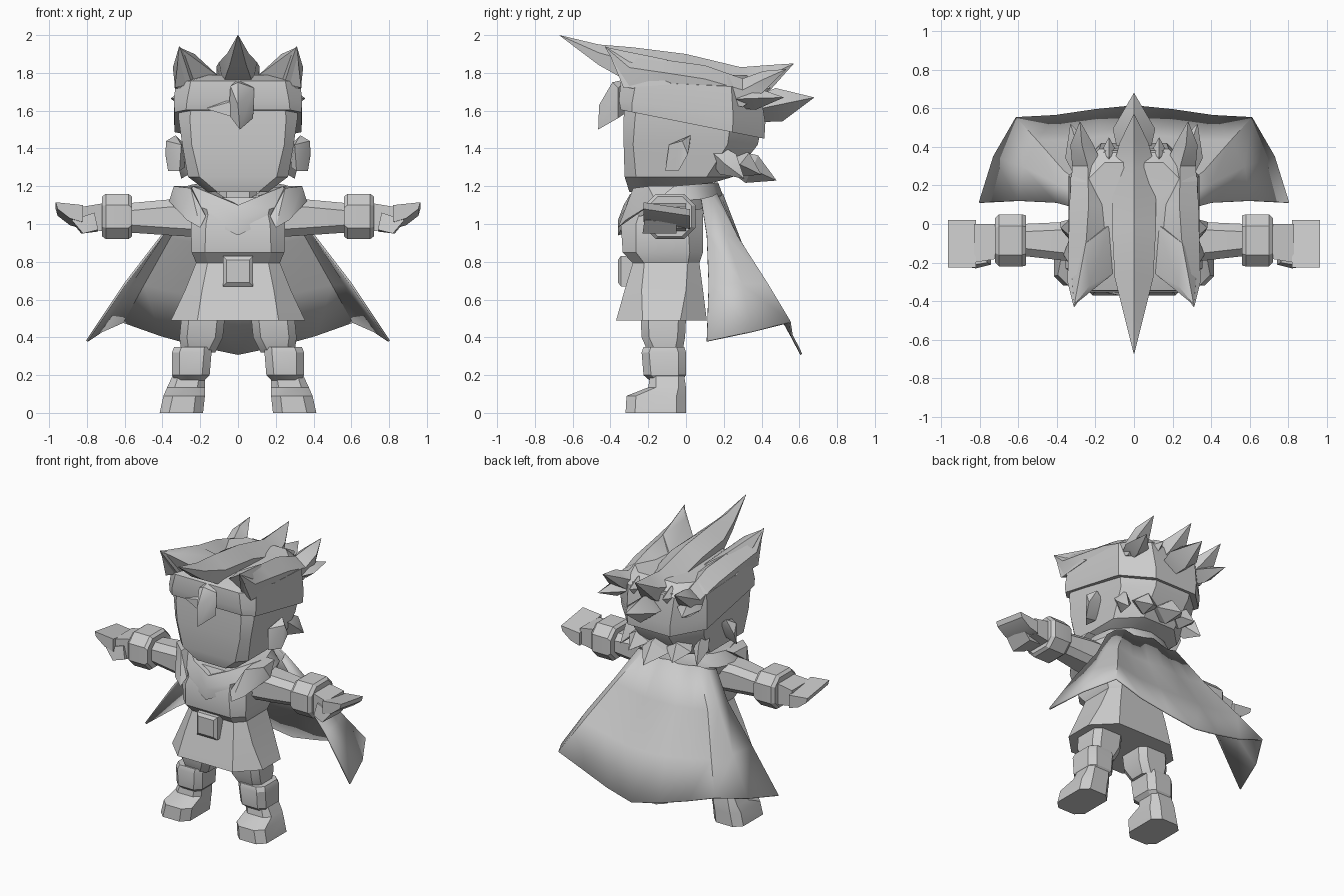
import bpy, bmesh, math
from mathutils import Vector

if "Cube" in bpy.data.objects:
    bpy.data.objects.remove(bpy.data.objects["Cube"])

grey = bpy.data.materials.new("plain_grey")
grey.diffuse_color = (0.6, 0.6, 0.6, 1)
grey.use_nodes = True
grey.node_tree.nodes["Principled BSDF"].inputs["Base Color"].default_value = grey.diffuse_color


def finish(name, bm, mirror=False, thick=0.0, angle=30):
    bmesh.ops.recalc_face_normals(bm, faces=bm.faces[:])
    me = bpy.data.meshes.new(name)
    bm.to_mesh(me)
    bm.free()
    ob = bpy.data.objects.new(name, me)
    bpy.context.collection.objects.link(ob)
    me.materials.append(grey)
    if mirror:
        mod = ob.modifiers.new("mirror", 'MIRROR')
        mod.use_mirror_merge = True
    if thick:
        mod = ob.modifiers.new("thickness", 'SOLIDIFY')
        mod.thickness = thick
        mod.offset = 0
    bpy.ops.object.select_all(action='DESELECT')
    ob.select_set(True)
    bpy.context.view_layer.objects.active = ob
    bpy.ops.object.shade_smooth_by_angle(angle=math.radians(angle))
    return ob


def hull(name, pts, mirror=False):
    bm = bmesh.new()
    for p in pts:
        bm.verts.new(p)
    bmesh.ops.convex_hull(bm, input=bm.verts[:])
    loose = [v for v in bm.verts if not v.link_faces]
    bmesh.ops.delete(bm, geom=loose, context='VERTS')
    bmesh.ops.dissolve_limit(bm, angle_limit=0.02, verts=bm.verts[:], edges=bm.edges[:])
    return finish(name, bm, mirror)


def loft(name, rings, mirror=False, closed=False):
    bm = bmesh.new()
    vs = [[bm.verts.new(p) for p in r] for r in rings]
    n = len(vs[0])
    pairs = list(zip(vs, vs[1:])) + ([(vs[-1], vs[0])] if closed else [])
    for a, b in pairs:
        for i in range(n):
            j = (i + 1) % n
            bm.faces.new((a[i], a[j], b[j], b[i]))
    if not closed:
        bm.faces.new(vs[0])
        bm.faces.new(vs[-1])
    bmesh.ops.remove_doubles(bm, verts=bm.verts[:], dist=1e-5)
    return finish(name, bm, mirror)


def octagon(a0, a1, b0, b1, c, d=None):
    # c cuts the first pair of corners, d the far pair
    d = c if d is None else d
    return [(a0 + c, b0), (a1 - c, b0), (a1, b0 + c), (a1, b1 - d),
            (a1 - d, b1), (a0 + d, b1), (a0, b1 - d), (a0, b0 + c)]


def zring(z, hx, y0, y1, c, tilt=0, x=0, d=None):
    return [(p, q, z + tilt * q) for p, q in octagon(x - hx, x + hx, y0, y1, c, d)]


def xring(x, y0, y1, z0, z1, c):
    return [(x, p, q) for p, q in octagon(y0, y1, z0, z1, c)]


def spike(name, base, tip, w, h, mirror=False):
    b, t = Vector(base), Vector(tip)
    d = (t - b).normalized()
    side = d.cross(Vector((0, 0, 1))).normalized()
    up = side.cross(d)
    mid = b + (t - b) * 0.45
    pts = [b + side * w * .7, b - side * w * .7, b + up * h * .7, b - up * h * .7,
           mid + side * w, mid - side * w, mid + up * h, mid - up * h, t]
    return hull(name, pts, mirror)


def crest(name, stations, mirror=False):
    # station: x, y, top z, bottom z, half width
    rings = []
    for x, y, top, bot, w in stations:
        m = top - 0.4 * (top - bot)
        rings.append([(x, y, top), (x + w, y, m), (x + w * .8, y, bot),
                      (x - w * .8, y, bot), (x - w, y, m)])
    return loft(name, rings, mirror)


# Head and ears
loft("head", [zring(1.17, .16, -.30, -.02, .05), zring(1.25, .265, -.325, .25, .06, d=.14),
              zring(1.42, .295, -.33, .38, .05, d=.16), zring(1.56, .315, -.33, .41, .06, d=.17),
              zring(1.74, .31, -.32, .38, .08, d=.16)])
hull("ear", [(.28, -.05, 1.30), (.28, .02, 1.42), (.31, -.11, 1.28), (.37, -.04, 1.28),
             (.385, .01, 1.37), (.38, -.02, 1.44), (.33, .025, 1.47), (.30, -.09, 1.42)], True)

# Hair cap, forelock and crests
loft("hair_cap", [zring(1.535, .335, -.345, .415, .06, -.2, d=.17), zring(1.60, .34, -.355, .42, .07, -.15, d=.17),
                  zring(1.74, .33, -.345, .39, .08, -.05, d=.15), zring(1.79, .25, -.28, .32, .10)])
hull("forelock", [(0, -.46, 1.63), (.01, -.465, 1.50), (.085, -.36, 1.72), (-.04, -.38, 1.73),
                  (.08, -.36, 1.56), (-.05, -.36, 1.58), (0, -.39, 1.75), (0, -.30, 1.77), (0, -.3, 1.60)])
hull("fringe_lock", [(-.17, -.35, 1.61), (-.04, -.38, 1.57), (-.03, -.38, 1.65), (-.1, -.33, 1.65),
                     (-.05, -.33, 1.58)])
crest("centre_crest", [(0, -.67, 2.0, 1.998, .002), (0, -.46, 1.95, 1.84, .055), (0, -.28, 1.935, 1.74, .10),
                       (0, 0, 1.90, 1.73, .115), (0, .29, 1.83, 1.62, .11), (0, .42, 1.84, 1.68, .075),
                       (0, .57, 1.85, 1.848, .002)])
crest("side_crest", [(.31, -.43, 1.94, 1.938, .002), (.285, -.30, 1.90, 1.72, .06), (.25, -.12, 1.87, 1.70, .09),
                     (.235, .10, 1.84, 1.66, .10), (.24, .30, 1.77, 1.62, .08), (.27, .41, 1.81, 1.70, .06),
                     (.28, .53, 1.82, 1.818, .002)], True)
hull("side_crest_fan", [(.335, -.33, 1.72), (.335, -.08, 1.74), (.31, -.42, 1.935), (.10, -.25, 1.78),
                        (.12, 0, 1.78), (.25, -.1, 1.87), (.23, -.32, 1.90)], True)
spike("back_spike", (0, .34, 1.60), (0, .68, 1.67), .11, .09)
spike("back_side_spike", (.24, .24, 1.66), (.33, .52, 1.67), .08, .06, True)
spike("back_inner_spike", (.13, .28, 1.70), (.13, .45, 1.72), .05, .07, True)
spike("nape_spike", (0, .24, 1.34), (0, .48, 1.23), .10, .08)
spike("nape_side_spike", (.14, .22, 1.36), (.17, .40, 1.26), .09, .07, True)
spike("temple_spike", (.25, .15, 1.38), (.30, .31, 1.24), .05, .07, True)

# Neck, torso, skirt, buckle
loft("neck", [zring(1.05, .10, -.2, .06, .04), zring(1.24, .10, -.2, .08, .04)])
loft("torso", [zring(.79, .22, -.28, .07, .06), zring(.85, .245, -.335, .09, .07),
               zring(1.0, .25, -.345, .09, .08), zring(1.14, .20, -.28, .09, .06)])
loft("skirt", [zring(.49, .355, -.37, .11, .14), zring(.65, .28, -.325, .09, .09),
               zring(.80, .22, -.28, .07, .06)])
loft("buckle", [[(sx * a, y, .75 + sz * a) for sx, sz in ((-1, -1), (1, -1), (1, 1), (-1, 1))]
                for y, a in ((-.26, .08), (-.345, .08), (-.36, .06))])

# Scarf: closed loop that dips to a point at the front
sections = []
for i in range(12):
    a = math.radians(i * 30 - 90)
    c, s = math.cos(a), math.sin(a)
    front, back = max(0, -s), max(0, s)
    top = 1.19 - .10 * front ** 6 + .02 * back
    bot = 1.05 - .11 * front ** 7 + .05 * back
    ox, oy = .33 * c, -.08 + .28 * s
    sections.append([(ox * .50, -.08 + .15 * s, top), (ox * .83, -.08 + .25 * s, top + .01),
                     (ox, oy, top - .07), (ox * .92, oy, bot), (ox * .5, -.08 + .15 * s, bot + .03)])
loft("scarf", sections, closed=True)
hull("shoulder_flap", [(.17, -.33, 1.04), (.20, -.36, .98), (.25, -.28, 1.19), (.34, -.20, 1.20),
                       (.365, -.16, 1.12), (.33, -.06, 1.20), (.24, -.06, 1.2), (.27, -.32, 1.02)], True)

# Arms
loft("sleeve", [xring(.20, -.20, .02, .93, 1.13, .04), xring(.36, -.19, .01, .94, 1.13, .04),
                xring(.58, -.165, .0, .955, 1.11, .04)], True)
loft("wrist_cuff", [xring(.56, -.215, .045, .935, 1.145, .06), xring(.58, -.22, .05, .92, 1.16, .06),
                    xring(.70, -.22, .05, .92, 1.16, .06), xring(.72, -.2, .03, .935, 1.145, .05)], True)
hull("palm", [(.71, y, z) for y in (-.18, 0) for z in (.96, 1.11)]
     + [(.83, y, z) for y in (-.20, .0) for z in (.98, 1.09)], True)
hull("fingers", [(x, y, z - (y + .225) * .15) for y in (-.225, .02)
                 for x, z in ((.82, 1.10), (.965, 1.115), (.955, 1.08), (.89, 1.03), (.82, 1.01))], True)
hull("thumb", [(.74, -.21, .97), (.74, -.06, .96), (.76, -.20, 1.06), (.82, -.23, .95),
               (.83, -.05, .95), (.88, -.22, 1.02), (.88, -.05, 1.01)], True)

# Legs and boots
loft("trouser_leg", [zring(.50, .115, -.24, .0, .04, x=.185), zring(.40, .115, -.235, -.005, .04, x=.195),
                     zring(.32, .09, -.20, -.02, .04, x=.21)], True)
loft("boot_cuff", [zring(.35, .10, -.225, -.01, .04, x=.238), zring(.32, .105, -.235, .0, .04, x=.245),
                   zring(.20, .10, -.225, .0, .04, x=.25), zring(.17, .075, -.19, -.02, .03, x=.255)], True)
loft("boot", [zring(0, .115, -.32, .0, .05, x=.30), zring(.09, .11, -.315, .0, .05, x=.285),
              zring(.135, .10, -.20, .0, .04, x=.275), zring(.20, .085, -.19, -.01, .03, x=.26)], True)

# Cape: three guide lines on one half, filled between and mirrored
edge = [(.29, .08, 1.13), (.40, .11, .94), (.60, .12, .68), (.80, .11, .38)]
corner = [(.21, .16, 1.16), (.36, .27, .93), (.50, .43, .68), (.61, .55, .48)]
centre = [(0, .19, 1.16), (0, .29, .90), (0, .46, .61), (0, .61, .31)]
bm = bmesh.new()
grid = []
for e, c, m in zip(edge, corner, centre):
    e, c, m = Vector(e), Vector(c), Vector(m)
    out = Vector((.02, .02, 0))
    row = [e, e.lerp(c, .5) + out, c, c.lerp(m, .33) + Vector((0, -.01, -.015)),
           c.lerp(m, .67) + Vector((0, 0, -.015)), m]
    grid.append([bm.verts.new(p) for p in row])
for r, s in zip(grid, grid[1:]):
    for i in range(5):
        bm.faces.new((r[i], r[i + 1], s[i + 1], s[i]))
finish("cape", bm, True, 0.012, 40)
